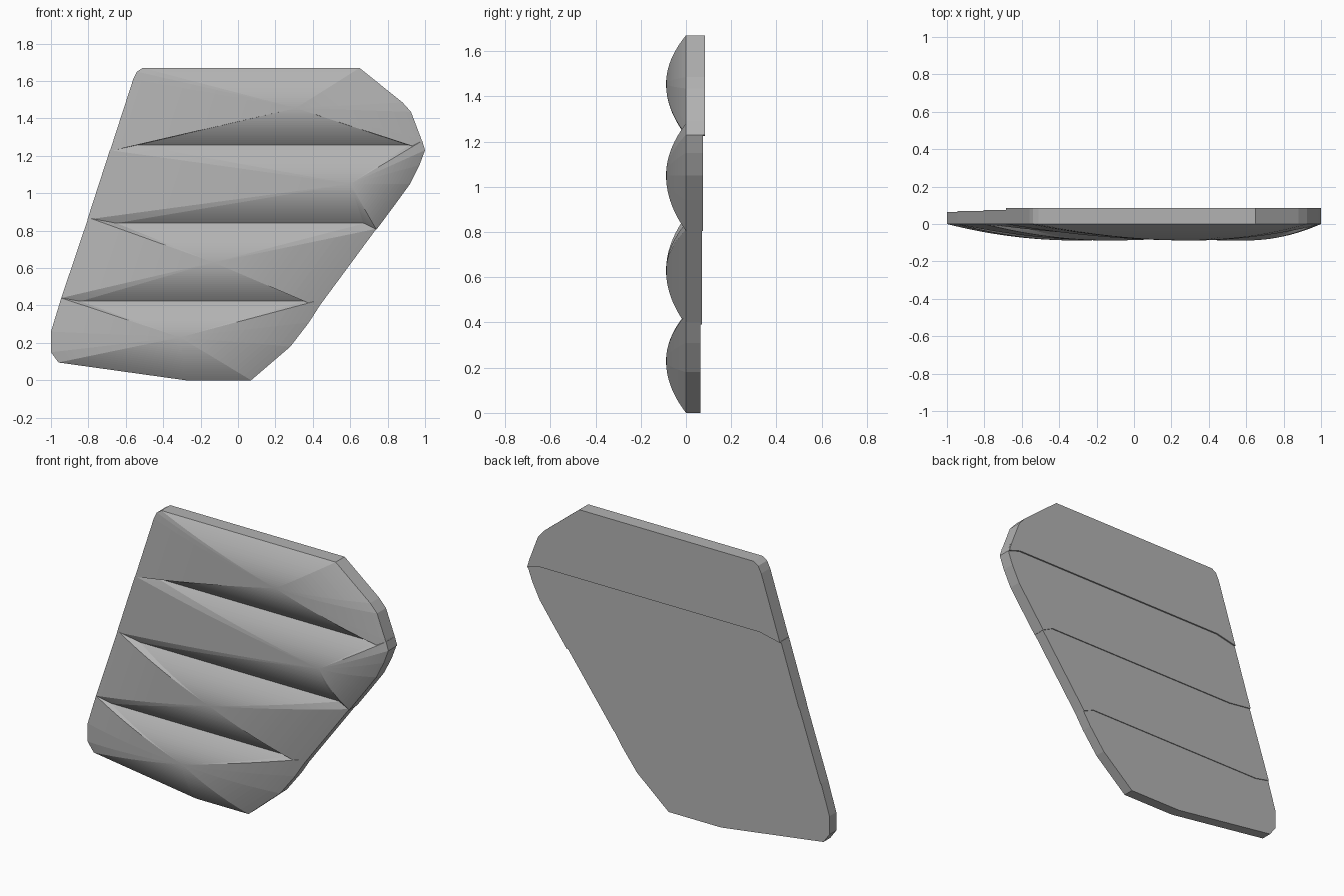
import bpy, bmesh

if "Cube" in bpy.data.objects:
    bpy.data.objects.remove(bpy.data.objects["Cube"])

RINGS = 20      # steps from rim to crown of each pillow
BULGE = 0.088   # height of the rounded front

grey = bpy.data.materials.new("plain grey")
grey.diffuse_color = (0.45, 0.45, 0.45, 1)
grey.use_nodes = True
grey.node_tree.nodes["Principled BSDF"].inputs["Base Color"].default_value = grey.diffuse_color


def pillow(name, crown, back, outline):
    """Flat-backed slab whose front swells along a parabola towards a crown point."""
    bm = bmesh.new()
    cx, cz = crown
    n = len(outline)
    rings = [[bm.verts.new((x, back, z)) for x, z in outline]]
    for i in range(RINGS):
        s = 1 - i / RINGS
        y = -BULGE * (1 - s * s)
        rings.append([bm.verts.new((cx + s * (x - cx), y, cz + s * (z - cz)))
                      for x, z in outline])
    tip = bm.verts.new((cx, -BULGE, cz))
    bm.faces.new(rings[0])
    for a, b in zip(rings, rings[1:]):
        for k in range(n):
            j = (k + 1) % n
            bm.faces.new((a[k], a[j], b[j], b[k]))
    for k in range(n):
        bm.faces.new((rings[-1][k], rings[-1][(k + 1) % n], tip))
    bmesh.ops.recalc_face_normals(bm, faces=bm.faces)
    mesh = bpy.data.meshes.new(name)
    bm.to_mesh(mesh)
    bm.free()
    mesh.materials.append(grey)
    bpy.context.collection.objects.link(bpy.data.objects.new(name, mesh))


# Four stacked pillows, each a little thicker at the back than the one below
pillow("bottom_pillow", (-0.31, 0.23), 0.065,
       [(-0.96, 0.095), (-0.28, 0), (0.07, 0), (0.28, 0.18), (0.38, 0.31),
        (0.46, 0.435), (0.36, 0.425), (-0.85, 0.425), (-0.945, 0.44),
        (-1, 0.26), (-1, 0.15)])
pillow("lower_middle_pillow", (-0.13, 0.63), 0.070,
       [(-0.945, 0.44), (-0.85, 0.42), (0.36, 0.42), (0.43, 0.39),
        (0.74, 0.81), (0.68, 0.84), (-0.65, 0.84), (-0.80, 0.87)])
pillow("upper_middle_pillow", (0.60, 1.05), 0.076,
       [(-0.805, 0.86), (-0.65, 0.84), (0.67, 0.84), (0.74, 0.805),
        (0.84, 0.94), (0.92, 1.05), (0.97, 1.15), (1.0, 1.23), (0.985, 1.28),
        (0.92, 1.26), (-0.55, 1.26), (-0.685, 1.23)])
pillow("top_pillow", (0.31, 1.455), 0.085,
       [(-0.685, 1.225), (-0.55, 1.255), (0.92, 1.255), (1.0, 1.23),
        (0.98, 1.29), (0.925, 1.435), (0.88, 1.485), (0.65, 1.67),
        (-0.51, 1.67), (-0.54, 1.65), (-0.56, 1.61)])
